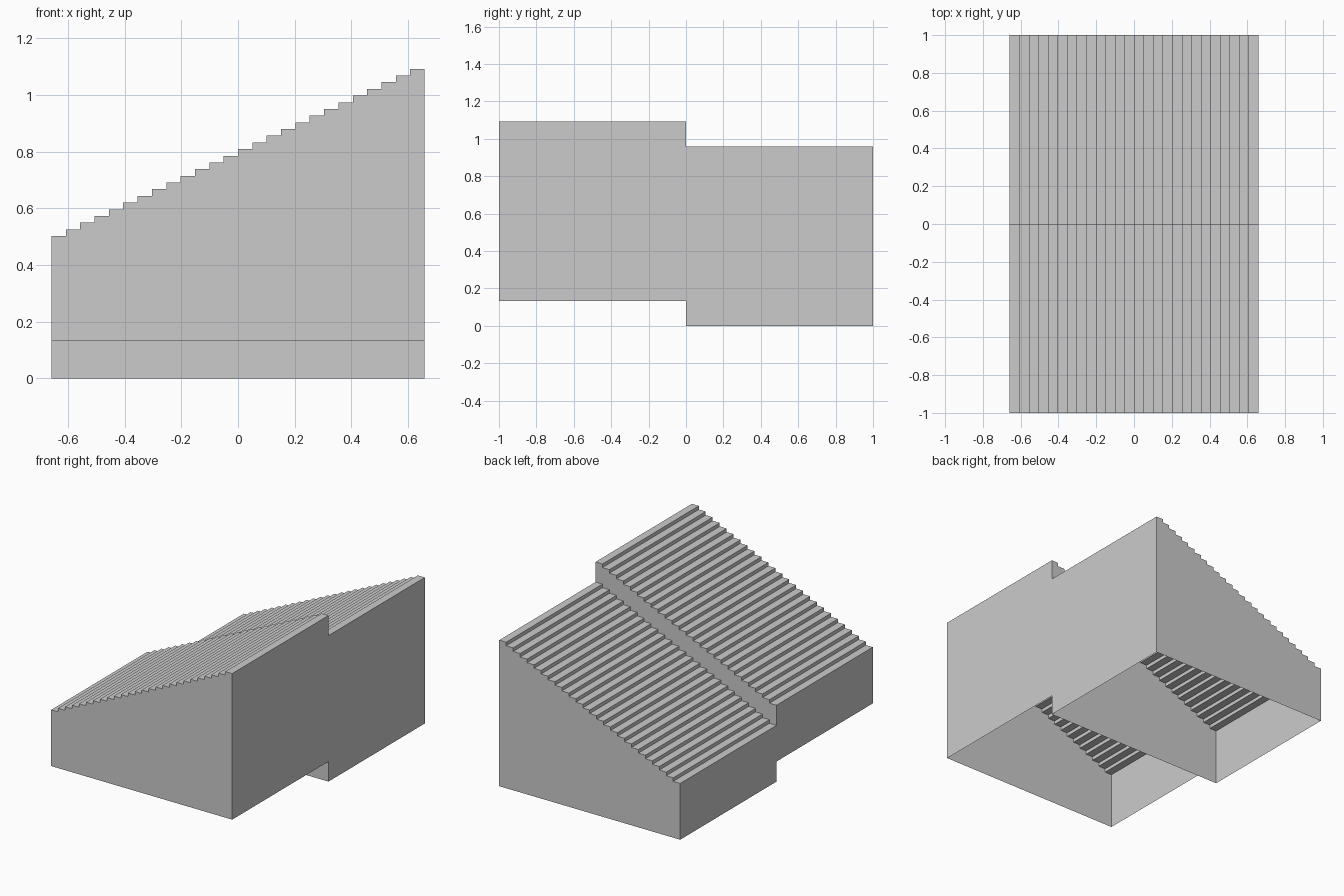
import bpy, bmesh

if "Cube" in bpy.data.objects:
    bpy.data.objects.remove(bpy.data.objects["Cube"])

HALF_W = 0.658      # half width in x
STEPS = 26
WALL = 0.37         # height of the lowest tread above the module base
HEIGHT = 0.96       # height of the highest tread above the module base
OFFSET = 0.132      # front module sits this much higher


def stair_profile():
    """Open path: up the low wall, along the treads, down the high wall."""
    run = 2 * HALF_W / STEPS
    rise = (HEIGHT - WALL) / (STEPS - 1)
    pts = [(-HALF_W, 0.0)]
    for i in range(STEPS):
        z = WALL + i * rise
        pts += [(-HALF_W + i * run, z), (-HALF_W + (i + 1) * run, z)]
    return pts + [(HALF_W, 0.0)]


def stair_module(name, y0, y1, base):
    """Thin shell with stepped top and four walls, open underneath."""
    bm = bmesh.new()
    profile = stair_profile()
    front = [bm.verts.new((x, y0, z + base)) for x, z in profile]
    back = [bm.verts.new((x, y1, z + base)) for x, z in profile]
    for i in range(len(profile) - 1):
        bm.faces.new((front[i], front[i + 1], back[i + 1], back[i]))
    bm.faces.new(front[::-1])
    bm.faces.new(back)
    mesh = bpy.data.meshes.new(name)
    bm.to_mesh(mesh)
    bm.free()
    obj = bpy.data.objects.new(name, mesh)
    bpy.context.collection.objects.link(obj)
    return obj


# Two identical stepped modules, the front one raised
stair_module("front_stair_block", -1.0, 0.0, OFFSET)
stair_module("back_stair_block", 0.0, 1.0, 0.0)
